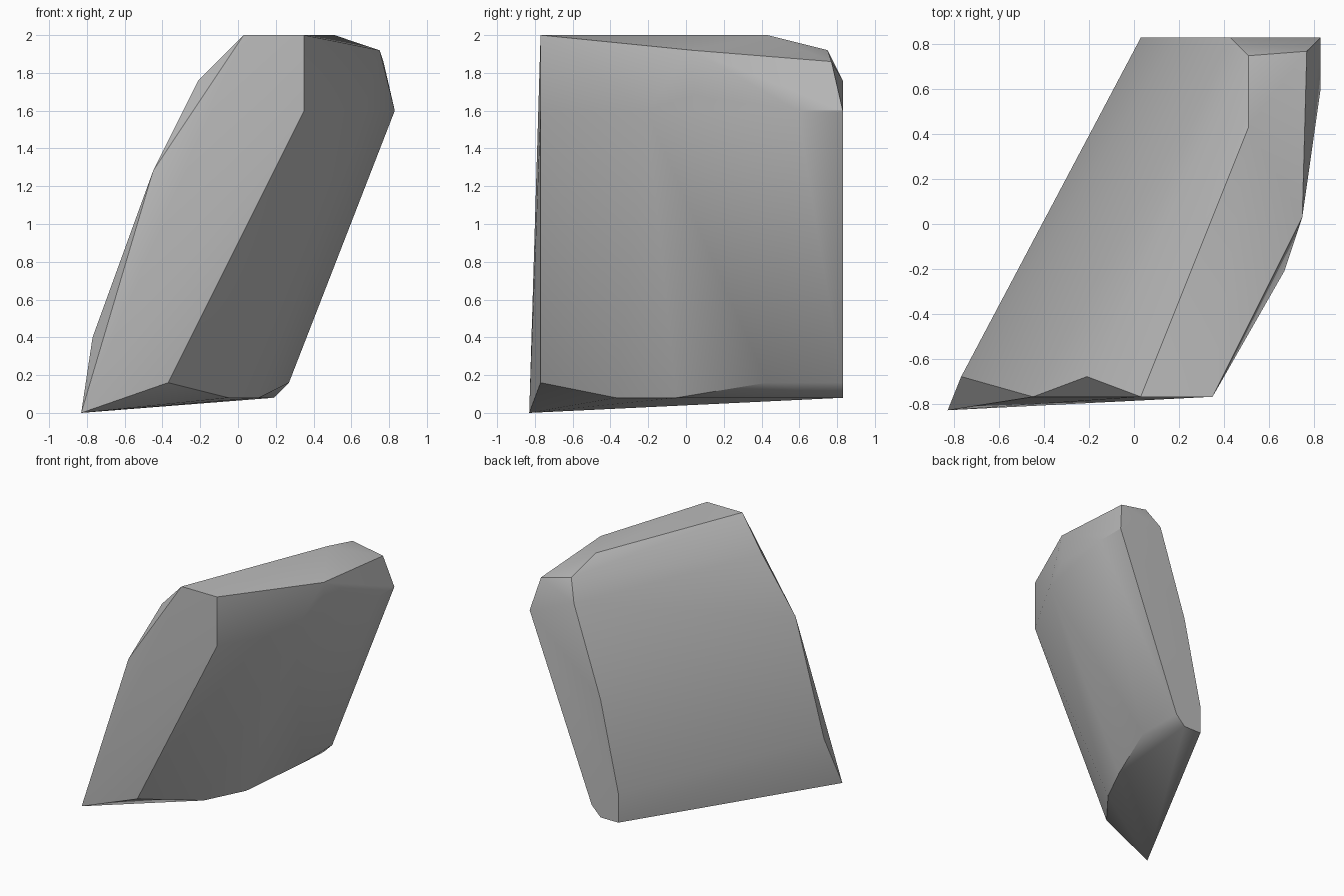
import bpy
import bmesh
from math import radians

default_cube = bpy.data.objects.get("Cube")
if default_cube:
    bpy.data.objects.remove(default_cube, do_unlink=True)


def make_material(name, colour):
    material = bpy.data.materials.new(name)
    material.use_nodes = True
    material.diffuse_color = colour
    shader = material.node_tree.nodes["Principled BSDF"]
    shader.inputs["Base Color"].default_value = colour
    return material


def wall(y, outline):
    """Corners of an upright facet, given as (x, z) pairs at one depth."""
    return [(x, y, z) for x, z in outline]


# Upright front and back facets of the stone
front_facet = wall(-.77, [(-.37, .16), (.35, 1.6), (.35, 2), (.03, 2), (-.45, 1.28)])
back_facet = wall(.83, [(.03, .08), (.19, .08), (.27, .16), (.83, 1.6),
                        (.43, 1.76), (.19, 1.04), (.03, .32)])

# Chamfered corners: top, bulging side, left edge and underside
crown = [(.51, .43, 2), (.51, .75, 1.92), (.77, .77, 1.86), (.75, .03, 1.92)]
side_bulge = [(.83, .59, 1.6), (.75, .03, 1.68), (.67, -.21, 1.6)]
left_chamfer = [(-.77, -.68, .4), (-.21, -.68, 1.76)]
underside = [(-.83, -.83, 0), (-.05, -.37, .08), (.11, -.05, .08), (.27, .43, .16)]


def make_stone(name, corners, material):
    """Wrap the corners in a convex skin and merge coplanar triangles."""
    bm = bmesh.new()
    for corner in corners:
        bm.verts.new(corner)
    bmesh.ops.convex_hull(bm, input=bm.verts[:])
    loose = [vert for vert in bm.verts if not vert.link_faces]
    bmesh.ops.delete(bm, geom=loose, context="VERTS")
    bmesh.ops.dissolve_limit(bm, angle_limit=radians(1),
                             verts=bm.verts[:], edges=bm.edges[:])
    bmesh.ops.recalc_face_normals(bm, faces=bm.faces[:])
    mesh = bpy.data.meshes.new(name)
    bm.to_mesh(mesh)
    bm.free()
    mesh.materials.append(material)
    stone = bpy.data.objects.new(name, mesh)
    bpy.context.collection.objects.link(stone)
    return stone


stone_grey = make_material("stone grey", (.5, .5, .5, 1))
rock = make_stone("leaning_rock",
                  front_facet + back_facet + crown + side_bulge + left_chamfer + underside,
                  stone_grey)

# Soft shading inside each facet group, crisp main ridges
bpy.ops.object.select_all(action="DESELECT")
rock.select_set(True)
bpy.context.view_layer.objects.active = rock
bpy.ops.object.shade_smooth_by_angle(angle=radians(30))
